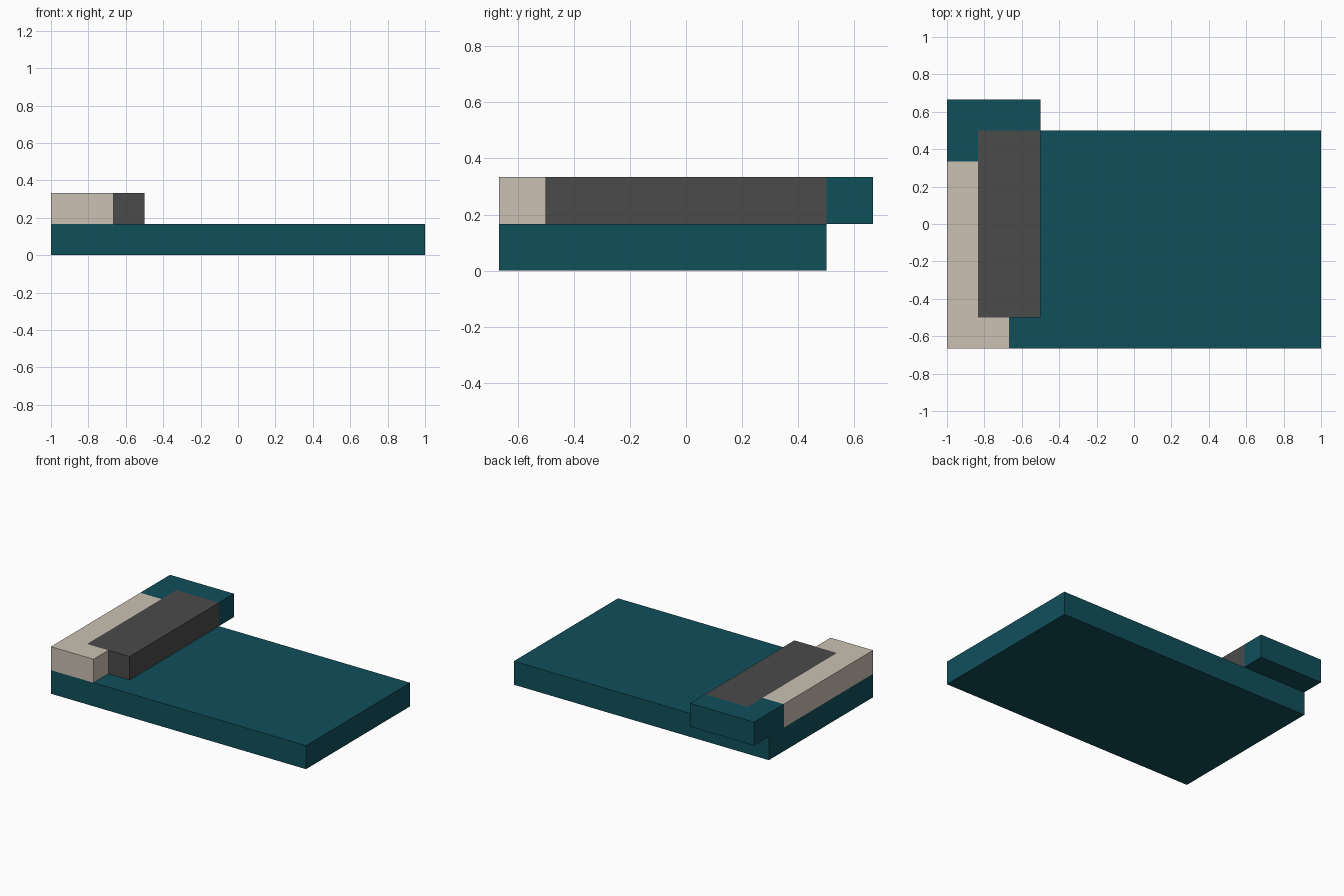
import bpy, bmesh

if "Cube" in bpy.data.objects:
    bpy.data.objects.remove(bpy.data.objects["Cube"])

U = 1 / 6  # the model sits on a grid of sixths


def material(name, rgb):
    m = bpy.data.materials.new(name)
    m.diffuse_color = (*rgb, 1)
    m.use_nodes = True
    m.node_tree.nodes["Principled BSDF"].inputs["Base Color"].default_value = m.diffuse_color
    return m


def slab(name, outline, z0, z1, mat):
    """Extrude a counter-clockwise outline (in grid units) from z0 to z1."""
    bm = bmesh.new()
    face = bm.faces.new([bm.verts.new((x * U, y * U, z0 * U)) for x, y in outline])
    ext = bmesh.ops.extrude_face_region(bm, geom=[face])
    top = [v for v in ext["geom"] if isinstance(v, bmesh.types.BMVert)]
    bmesh.ops.translate(bm, verts=top, vec=(0, 0, (z1 - z0) * U))
    bmesh.ops.recalc_face_normals(bm, faces=bm.faces[:])
    mesh = bpy.data.meshes.new(name)
    bm.to_mesh(mesh)
    bm.free()
    mesh.materials.append(mat)
    obj = bpy.data.objects.new(name, mesh)
    bpy.context.collection.objects.link(obj)


teal = material("teal", (0.0052, 0.080, 0.105))
beige = material("beige", (0.597, 0.533, 0.451))
charcoal = material("charcoal", (0.070, 0.070, 0.070))

# Broad base slab
slab("base_slab", [(-6, -4), (6, -4), (6, 3), (-6, 3)], 0, 1, teal)
# Long dark block on the upper level
slab("dark_block", [(-5, -3), (-3, -3), (-3, 3), (-5, 3)], 1, 2, charcoal)
# Beige and teal blocks wrap around the dark block
slab("beige_block", [(-6, -4), (-4, -4), (-4, -3), (-5, -3), (-5, 2), (-6, 2)], 1, 2, beige)
slab("rear_block", [(-6, 2), (-5, 2), (-5, 3), (-3, 3), (-3, 4), (-6, 4)], 1, 2, teal)
